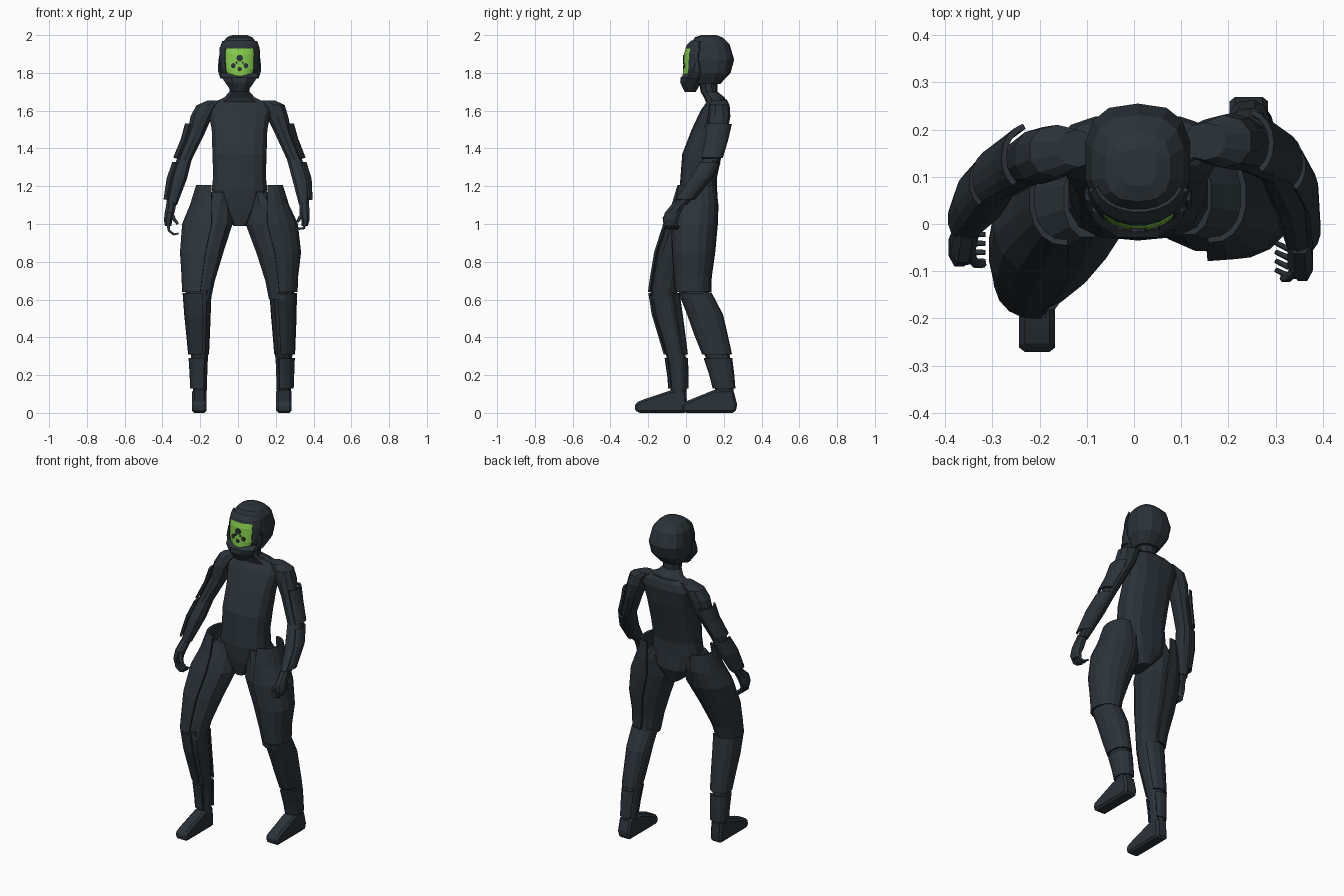
import bpy, bmesh, math
from mathutils import Vector


def material(name, rgb):
    m = bpy.data.materials.new(name)
    m.diffuse_color = (*rgb, 1)
    return m


DARK = material("dark slate", (0.024, 0.033, 0.041))
GREEN = material("visor green", (0.235, 0.6, 0.07))


def finish(name, verts, faces, mat=DARK):
    me = bpy.data.meshes.new(name)
    me.from_pydata(verts, [], faces)
    bm = bmesh.new()
    bm.from_mesh(me)
    bmesh.ops.recalc_face_normals(bm, faces=bm.faces)
    bm.to_mesh(me)
    bm.free()
    me.materials.append(mat)
    ob = bpy.data.objects.new(name, me)
    bpy.context.collection.objects.link(ob)
    return ob


def rim(ring, t, p=2.0, grow=0.0):
    """Point on a horizontal superellipse ring (x, y, z, rx, ry)."""
    x, y, z, rx, ry = ring
    c, s = math.cos(t), math.sin(t)
    return (x + (rx + grow) * math.copysign(abs(c) ** (2 / p), c),
            y + (ry + grow) * math.copysign(abs(s) ** (2 / p), s), z)


def loft(name, rings, n=10, p=2.2, mat=DARK):
    verts = [rim(r, 2 * math.pi * (i + 0.5) / n, p) for r in rings for i in range(n)]
    faces = [(k * n + i, k * n + (i + 1) % n, (k + 1) * n + (i + 1) % n, (k + 1) * n + i)
             for k in range(len(rings) - 1) for i in range(n)]
    faces += [tuple(range(n)), tuple(range((len(rings) - 1) * n, len(rings) * n))]
    return finish(name, verts, faces, mat)


def ring_at(rings, z):
    for a, b in zip(rings, rings[1:]):
        if b[2] <= z <= a[2]:
            f = (a[2] - z) / (a[2] - b[2])
            return tuple(u + (v - u) * f for u, v in zip(a, b))
    return rings[-1] if z < rings[-1][2] else rings[0]


def plate(name, rings, levels, mid, half, grow, thick=0.012, mat=DARK, steps=7, p=2.2):
    """Armour shell wrapping part of a limb, centred on angle mid (degrees)."""
    verts = []
    for z in levels:
        r = ring_at(rings, z)
        for i in range(steps + 1):
            t = math.radians(mid - half + 2 * half * i / steps)
            verts.append(rim(r, t, p, grow))
    w = steps + 1
    faces = [(k * w + i, k * w + i + 1, (k + 1) * w + i + 1, (k + 1) * w + i)
             for k in range(len(levels) - 1) for i in range(steps)]
    ob = finish(name, verts, faces, mat)
    m = ob.modifiers.new("thickness", 'SOLIDIFY')
    m.thickness, m.offset = thick, 0
    return ob


# Torso, pelvis and neck
loft("torso", [(.008, .165, 1.66, .10, .05), (.008, .165, 1.64, .15, .06),
               (.008, .155, 1.60, .17, .078), (.008, .125, 1.50, .15, .095),
               (.008, .085, 1.37, .146, .105), (.008, .068, 1.25, .142, .097),
               (.008, .065, 1.18, .15, .1), (.008, .07, 1.08, .115, .1),
               (.012, .06, .99, .035, .075)], 14, 2.7)
loft("neck", [(.008, .115, 1.79, .06, .05), (.008, .122, 1.70, .055, .045),
              (.008, .15, 1.67, .085, .055), (.008, .16, 1.645, .14, .055)], 10)

# Helmet, jaw guard and ear caps
loft("helmet", [(.008, .12, 2.0, .04, .04), (.008, .12, 1.988, .07, .073),
                (.008, .127, 1.95, .099, .104), (.008, .134, 1.87, .113, .121),
                (.008, .128, 1.80, .105, .108), (.008, .115, 1.74, .07, .065)], 14, 2.7)
loft("jaw_guard", [(.008, .05, 1.80, .106, .05), (.008, .035, 1.775, .1, .068),
                   (.008, .025, 1.75, .082, .06), (.008, .022, 1.70, .045, .032)], 8, 2.3)
for sx in (-1, 1):
    loft("ear_cap", [(.008 + sx * .105, .06, 1.86, .008, .012), (.008 + sx * .106, .055, 1.81, .01, .025),
                     (.008 + sx * .09, .04, 1.77, .012, .03)], 6)

# Curved visor framed by a brow and cheek rims
visor = [(.009, .1, 1.935, .1, .094), (.009, .09, 1.90, .102, .094),
         (.009, .09, 1.82, .1, .1), (.009, .088, 1.775, .08, .1)]
plate("visor", visor, [1.932, 1.90, 1.86, 1.82, 1.775], 270, 44, .002, .008, GREEN, 8, 2.0)
brow = [(.009, .1, 1.968, .093, .072), (.009, .1, 1.945, .102, .094), (.009, .1, 1.928, .104, .1)]
plate("brow_rim", brow, [1.968, 1.945, 1.928], 270, 72, 0, .008, DARK, 9, 2.1)
for a in (-1, 1):
    plate("cheek_rim", visor, [1.935, 1.90, 1.82, 1.775], 270 + a * 60, 16, .004, .01, DARK, 3, 2.0)

# Small round marks on the visor
for dx, dz, r in ((0, .028, .018), (-.032, -.012, .014), (.032, -.012, .014),
                  (0, -.03, .012), (-.016, .004, .006), (.016, .004, .006)):
    y = .09 - math.sqrt(.107 ** 2 - dx * dx)
    pts = [(.009 + dx + r * math.cos(a * math.pi / 4), y + k * .008, 1.85 + dz + r * math.sin(a * math.pi / 4))
           for k in (0, 1) for a in range(8)]
    finish("visor_mark", pts, [tuple(range(8)), tuple(range(8, 16))] +
           [(i, (i + 1) % 8, 8 + (i + 1) % 8, 8 + i) for i in range(8)])

# Limbs as stacks of rings, top to bottom
left_arm = [(-.12, .16, 1.655, .04, .04), (-.163, .155, 1.628, .06, .055), (-.194, .145, 1.57, .06, .06),
            (-.222, .135, 1.48, .048, .052), (-.285, .095, 1.34, .042, .046), (-.315, .055, 1.24, .047, .05),
            (-.352, .0, 1.10, .03, .033)]
right_arm = [(.15, .175, 1.655, .045, .04), (.188, .175, 1.63, .062, .056), (.208, .175, 1.57, .06, .06),
             (.24, .165, 1.48, .047, .053), (.3, .13, 1.34, .042, .046), (.335, .06, 1.22, .045, .048),
             (.35, -.035, 1.10, .028, .038)]
left_thigh = [(-.10, .055, 1.17, .05, .085), (-.125, .04, 1.1, .09, .1), (-.152, .005, 1.0, .127, .107),
              (-.182, -.055, .85, .108, .095), (-.2, -.102, .7, .08, .073), (-.21, -.12, .6, .068, .068)]
right_thigh = [(.115, .06, 1.17, .05, .085), (.14, .055, 1.1, .09, .1), (.168, .045, 1.0, .132, .105),
               (.205, .04, .85, .112, .096), (.22, .035, .7, .078, .08), (.23, .04, .6, .068, .075)]
left_calf = [(-.21, -.12, .65, .072, .071), (-.208, -.1, .52, .064, .07), (-.204, -.065, .36, .052, .056),
             (-.203, -.045, .26, .044, .048), (-.202, -.038, .08, .037, .04)]
right_calf = [(.232, .045, .64, .067, .075), (.236, .1, .52, .062, .083), (.241, .15, .35, .05, .073),
              (.243, .18, .26, .045, .06), (.243, .21, .08, .038, .045)]

for side, out, arm, thigh, calf in (("left", 180, left_arm, left_thigh, left_calf),
                                    ("right", 0, right_arm, right_thigh, right_calf)):
    turn = 1 if side == "right" else -1
    loft(side + "_arm", arm, 10)
    loft(side + "_thigh", thigh, 12)
    loft(side + "_calf", calf, 10)
    plate(side + "_upper_arm_plate", arm, [1.53, 1.45, 1.35], out + 10 * turn, 60, .014)
    plate(side + "_forearm_plate", arm, [1.325, 1.24, 1.13], out + 20 * turn, 70, .011)
    # the hip plate flares away from the body at the top
    flare = [(turn * .155 + .008, thigh[0][1], 1.21, .055, .08), (turn * .155 + .008, thigh[1][1], 1.1, .09, .098)]
    plate(side + "_thigh_plate", flare + thigh[2:], [1.205, 1.1, 1.0, .85, .72, .64], out, 94, .013, .012, DARK, 9)
    plate(side + "_calf_plate", calf, [.635, .52, .42, .31], out + 20 * turn, 125, .008, .01, DARK, 9)
    plate(side + "_ankle_plate", calf, [.29, .2, .13], out + 10 * turn, 125, .007, .01, DARK, 9)


# Boots: side outline extruded across the width
def boot(name, cx, outline, half):
    n = len(outline)
    verts = [(cx + s * half, y, z) for s in (-1, 1) for y, z in outline]
    faces = [tuple(range(n)), tuple(range(n, 2 * n))]
    faces += [(i, (i + 1) % n, n + (i + 1) % n, n + i) for i in range(n)]
    ob = finish(name, verts, faces)
    b = ob.modifiers.new("soft corners", 'BEVEL')
    b.width, b.segments = .012, 1


boot("left_boot", -.205, [(-.258, 0), (-.275, .025), (-.264, .055), (-.22, .073), (-.08, .12),
                          (0, .125), (.006, .05), (.004, 0)], .038)
boot("right_boot", .243, [(-.012, 0), (-.025, .025), (-.016, .055), (.03, .073), (.15, .122),
                          (.25, .125), (.272, .04), (.26, 0)], .041)

# Hands with curled fingers
loft("left_palm", [(-.352, 0, 1.11, .028, .03), (-.362, -.04, 1.06, .028, .045),
                   (-.37, -.05, 1.02, .024, .043), (-.37, -.052, .99, .018, .036)], 8)
loft("right_palm", [(.35, -.03, 1.12, .027, .035), (.352, -.07, 1.06, .029, .045),
                    (.357, -.082, 1.02, .023, .042), (.353, -.082, .99, .018, .034)], 8)


def finger(name, pts, r):
    cu = bpy.data.curves.new(name, 'CURVE')
    cu.dimensions = '3D'
    cu.bevel_depth, cu.bevel_resolution, cu.use_fill_caps = r, 1, True
    sp = cu.splines.new('POLY')
    sp.points.add(len(pts) - 1)
    for i, (q, v) in enumerate(zip(sp.points, pts)):
        q.co = (*Vector(v), 1)
        q.radius = 1 - .15 * i
    cu.materials.append(DARK)
    bpy.context.collection.objects.link(bpy.data.objects.new(name, cu))


for i in range(4):
    y = -.022 - i * .019
    finger("left_finger", [(-.37, y, 1.0), (-.365, y, .965), (-.34, y, .945), (-.315, y, .95)], .0095)
    y = -.052 - i * .019
    finger("right_finger", [(.355, y, 1.0), (.348, y, .978), (.325, y, .975), (.30, y + .012, .985)], .0095)
finger("left_thumb", [(-.35, -.06, 1.05), (-.335, -.085, 1.02), (-.318, -.085, 1.0)], .011)
finger("right_thumb", [(.34, -.1, 1.05), (.325, -.115, 1.03), (.315, -.115, 1.01)], .011)
